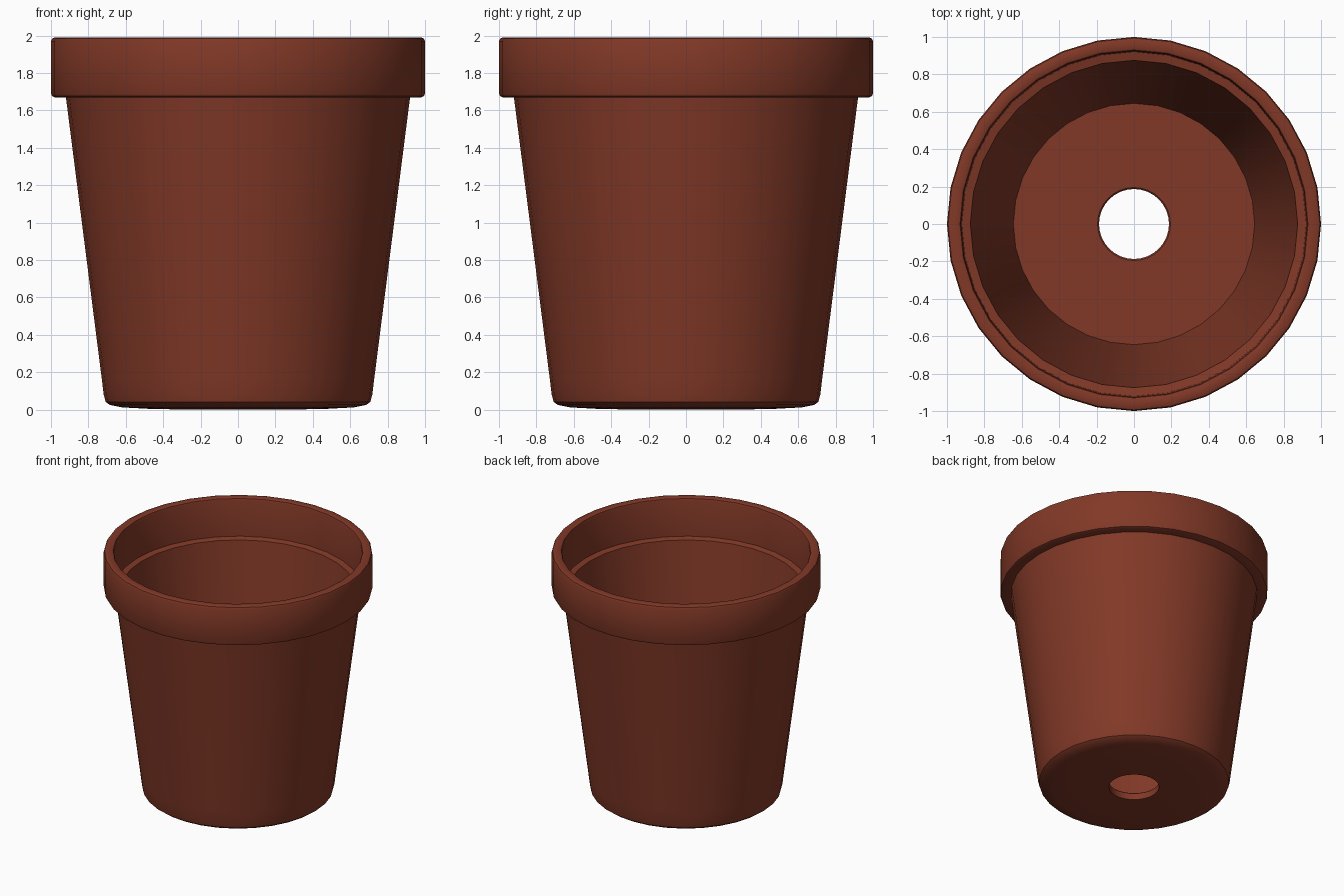
import bpy, bmesh
from math import cos, sin, tau, radians

if "Cube" in bpy.data.objects:
    bpy.data.objects.remove(bpy.data.objects["Cube"])

SIDES = 32

# Closed cross-section (radius, height), from the drain hole outwards and back inside
profile = [
    (0.187, 0.0), (0.45, 0.003), (0.62, 0.012), (0.685, 0.025),      # underside
    (0.708, 0.042), (0.718, 0.08), (0.729, 0.17), (0.92, 1.67),      # outer wall
    (0.98, 1.67), (0.994, 1.676), (1.0, 1.69),                       # rim lower edge
    (1.0, 1.97), (0.994, 1.984), (0.98, 1.99),                       # rim upper edge
    (0.94, 1.99), (0.93, 1.985), (0.925, 1.97),                      # rim inner edge
    (0.92, 1.68), (0.875, 1.67),                                     # inner ledge
    (0.645, 0.06), (0.195, 0.06), (0.187, 0.052),                    # inner wall, floor
]


def lathe(name, points, sides):
    """Revolve a closed profile around z."""
    bm = bmesh.new()
    rings = [[bm.verts.new((r * cos(tau * i / sides), r * sin(tau * i / sides), z))
              for r, z in points] for i in range(sides)]
    n = len(points)
    for i in range(sides):
        a, b = rings[i], rings[(i + 1) % sides]
        for j in range(n):
            k = (j + 1) % n
            bm.faces.new((a[j], b[j], b[k], a[k]))
    bmesh.ops.recalc_face_normals(bm, faces=bm.faces)
    mesh = bpy.data.meshes.new(name)
    bm.to_mesh(mesh)
    bm.free()
    obj = bpy.data.objects.new(name, mesh)
    bpy.context.collection.objects.link(obj)
    return obj


# Terracotta pot
pot = lathe("flower_pot", profile, SIDES)
clay = bpy.data.materials.new("terracotta")
clay.diffuse_color = (0.22, 0.04, 0.02, 1)
clay.use_nodes = True
clay.node_tree.nodes["Principled BSDF"].inputs["Base Color"].default_value = clay.diffuse_color
pot.data.materials.append(clay)

bpy.context.view_layer.objects.active = pot
pot.select_set(True)
bpy.ops.object.shade_smooth_by_angle(angle=radians(35))
